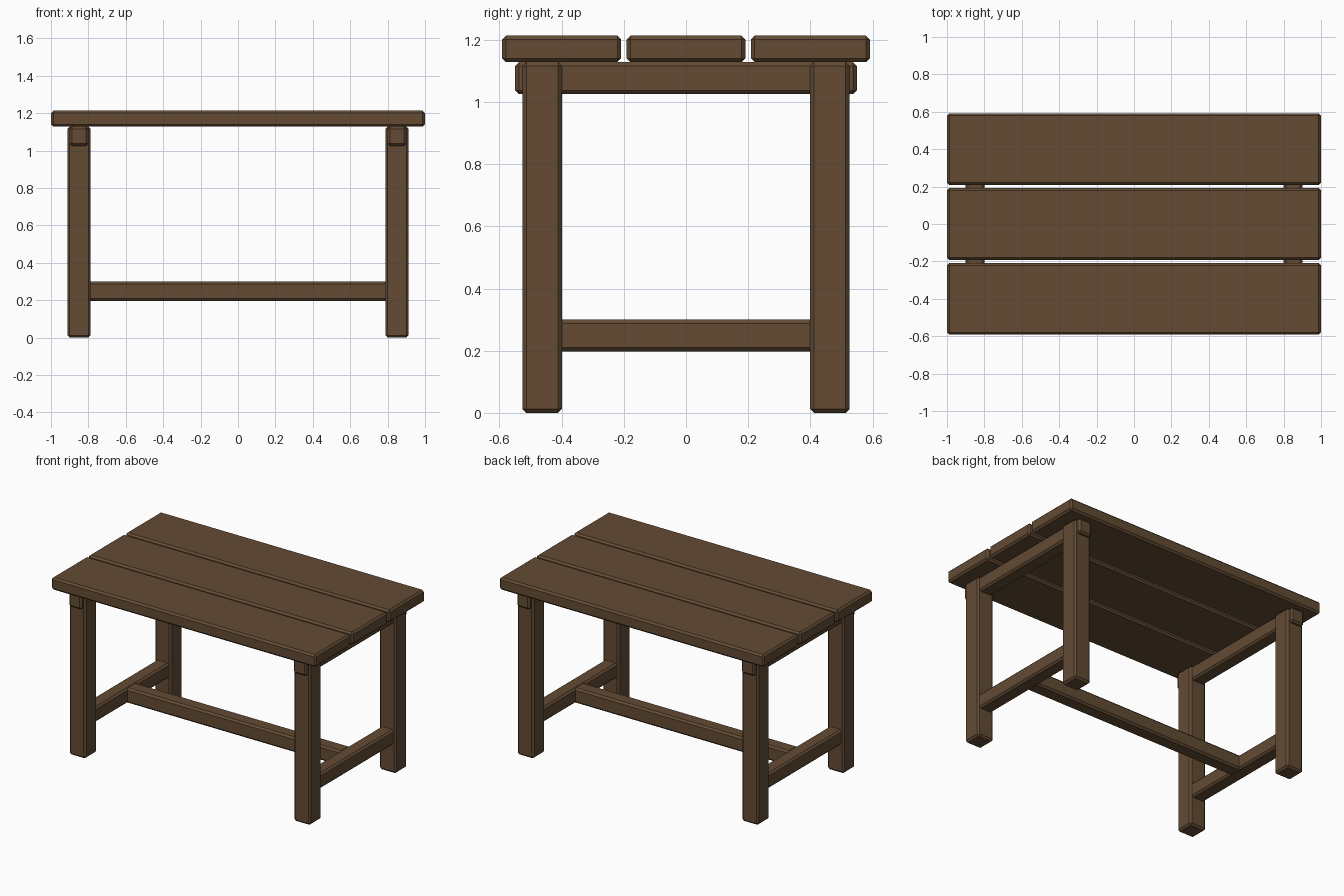
import bpy

if "Cube" in bpy.data.objects:
    bpy.data.objects.remove(bpy.data.objects["Cube"])

wood = bpy.data.materials.new("brown_wood")
wood.diffuse_color = (0.125, 0.07, 0.034, 1)
wood.use_nodes = True
wood.node_tree.nodes["Principled BSDF"].inputs["Base Color"].default_value = wood.diffuse_color


def beam(name, x, y, z, chamfer=0.0125):
    """Chamfered box from (min, max) pairs on each axis."""
    bpy.ops.mesh.primitive_cube_add(size=1)
    ob = bpy.context.object
    ob.name = ob.data.name = name
    spans = (x, y, z)
    for v in ob.data.vertices:
        v.co = [lo if c < 0 else hi for c, (lo, hi) in zip(v.co, spans)]
    mod = ob.modifiers.new("chamfer", 'BEVEL')
    mod.width = chamfer
    mod.segments = 1
    ob.data.materials.append(wood)
    return ob


TOP, UNDER = 1.213, 1.128

# Table top planks
for name, y in (("front_plank", -0.4), ("middle_plank", 0), ("back_plank", 0.4)):
    beam(name, (-1, 1), (y - 0.1915, y + 0.1915), (UNDER, TOP))

for side, sx in (("left", -1), ("right", 1)):
    cx = 0.85 * sx
    # Legs
    for end, sy in (("front", -1), ("back", 1)):
        cy = 0.4625 * sy
        beam(f"{end}_{side}_leg", (cx - 0.0625, cx + 0.0625),
             (cy - 0.0635, cy + 0.0635), (0, UNDER))
    # Bar under the planks and low bar between the legs
    beam(f"{side}_top_bar", (cx - 0.05, cx + 0.05), (-0.55, 0.55), (1.025, UNDER))
    beam(f"{side}_low_bar", (cx - 0.05, cx + 0.05), (-0.42, 0.42), (0.197, 0.3))

# Long stretcher joining the two low bars
beam("long_stretcher", (-0.82, 0.82), (-0.05, 0.05), (0.197, 0.3))
